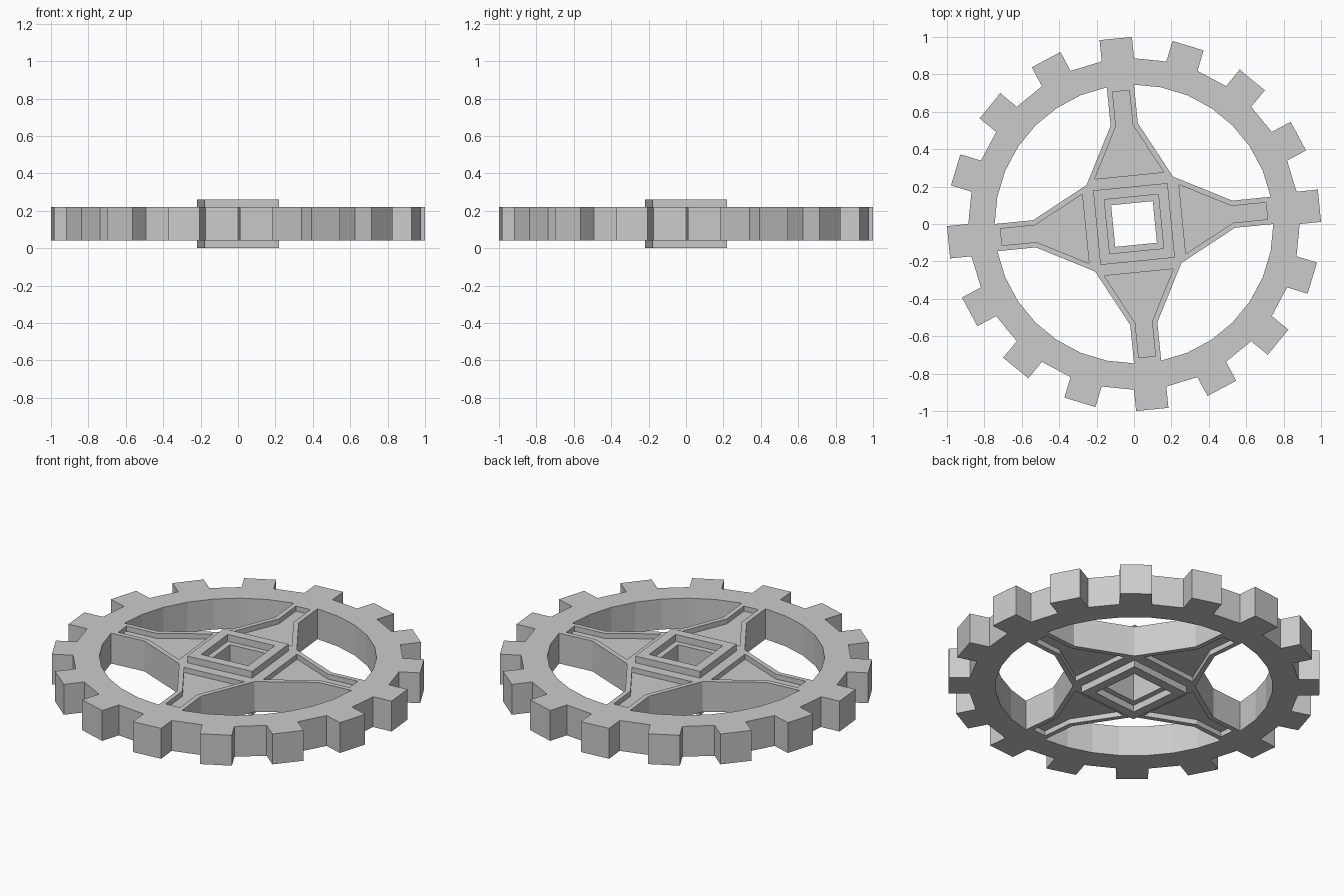
import bpy, bmesh
from math import pi, cos, sin, sqrt
from mathutils import Matrix, Vector

if "Cube" in bpy.data.objects:
    bpy.data.objects.remove(bpy.data.objects["Cube"])

SEG = 32                       # rim facets, a tooth on every second one
STEP = 2 * pi / SEG
R_IN, R_ROOT, R_TIP = 0.745, 0.886, 0.9963
PLATE, COLLAR, DEPTH = 0.09, 0.13, 0.03   # half heights, panel recess depth
HUB = 0.232

bm = bmesh.new()


def face(points):
    return bm.faces.new([bm.verts.new(p) for p in points])


def polar(r, a, z=PLATE):
    return Vector((r * cos(a), r * sin(a), z))


# Upper half of the rim and teeth
for i in range(SEG):
    a, b = (i - 0.5) * STEP, (i + 0.5) * STEP
    face([polar(R_IN, a), polar(R_ROOT, a), polar(R_ROOT, b), polar(R_IN, b)])
    if i % 2 == 0:
        out = polar(R_TIP - R_ROOT * cos(STEP / 2), i * STEP, 0)
        p, q = polar(R_ROOT, a), polar(R_ROOT, b)
        face([p, p + out, q + out, q])

# Square hub with raised collar, swept around four corners
profile = [(HUB, PLATE), (0.2, PLATE), (0.2, COLLAR),
           (0.145, COLLAR), (0.145, PLATE), (0.112, PLATE)]
for k in range(4):
    a, b = (k - 0.5) * pi / 2, (k + 0.5) * pi / 2
    for (r0, z0), (r1, z1) in zip(profile, profile[1:]):
        s, t = r0 * sqrt(2), r1 * sqrt(2)
        face([polar(s, a, z0), polar(s, b, z0), polar(t, b, z1), polar(t, a, z1)][::-1])

# Flared spokes
u, v = R_IN * cos(STEP / 2), R_IN * sin(STEP / 2)
half = [(HUB, -HUB), (0.535, -v), (u, -v)]
outline = half + [(x, -y) for x, y in reversed(half)]
spokes = []
for k in range(4):
    turn = Matrix.Rotation(k * pi / 2, 4, 'Z')
    spokes.append(face([turn @ Vector((x, y, PLATE)) for x, y in outline]))

# Recessed spoke panels: inset, then sink
bmesh.ops.remove_doubles(bm, verts=bm.verts[:], dist=0.0005)
for f in spokes:
    f.normal_update()
bmesh.ops.inset_individual(bm, faces=spokes, thickness=0.028, use_even_offset=True)
for f in spokes:
    sunk = bmesh.ops.extrude_discrete_faces(bm, faces=[f])['faces'][0]
    for w in sunk.verts:
        w.co.z -= DEPTH

# Walls down to the middle plane, then mirror to make the lower half
edges = [e for e in bm.edges if e.is_boundary]
walls = bmesh.ops.extrude_edge_only(bm, edges=edges)['geom']
for w in walls:
    if isinstance(w, bmesh.types.BMVert):
        w.co.z = 0
geom = bm.verts[:] + bm.edges[:] + bm.faces[:]
bmesh.ops.mirror(bm, geom=geom, axis='Z', merge_dist=0.0005)
bmesh.ops.remove_doubles(bm, verts=bm.verts[:], dist=0.0005)
bmesh.ops.recalc_face_normals(bm, faces=bm.faces[:])

mesh = bpy.data.meshes.new("gear_wheel")
bm.to_mesh(mesh)
bm.free()
gear = bpy.data.objects.new("gear_wheel", mesh)
bpy.context.collection.objects.link(gear)
gear.location.z = COLLAR
gear.rotation_euler.z = STEP / 2
